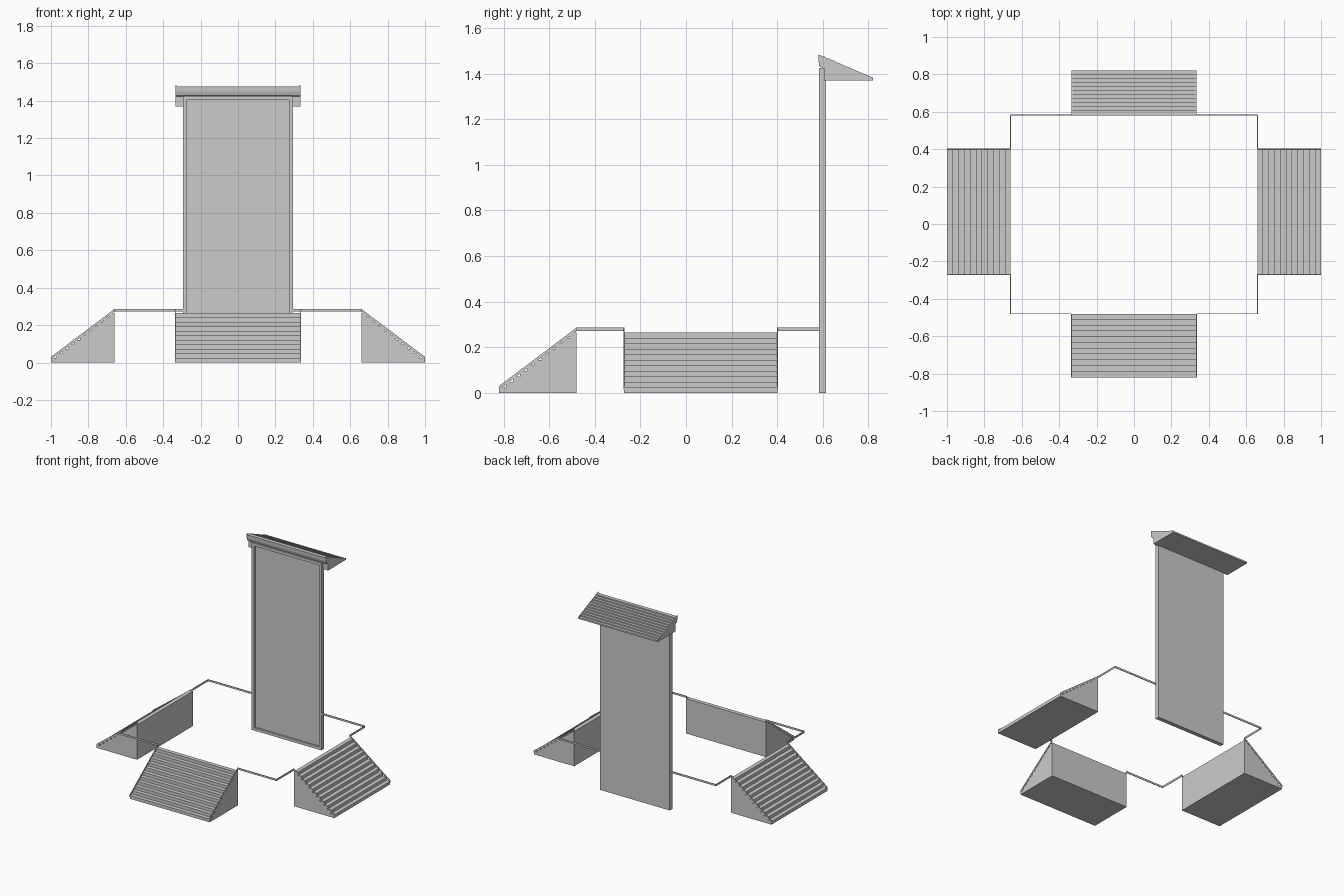
import bpy, bmesh
from math import pi

if "Cube" in bpy.data.objects:
    bpy.data.objects.remove(bpy.data.objects["Cube"])


def prism(name, profile, x0, x1, loc=(0, 0, 0), rot=0):
    """Extrude a (y, z) profile along x from x0 to x1."""
    bm = bmesh.new()
    face = bm.faces.new([bm.verts.new((x0, y, z)) for y, z in profile])
    ext = bmesh.ops.extrude_face_region(bm, geom=[face])
    verts = [v for v in ext["geom"] if isinstance(v, bmesh.types.BMVert)]
    bmesh.ops.translate(bm, verts=verts, vec=(x1 - x0, 0, 0))
    bmesh.ops.recalc_face_normals(bm, faces=bm.faces)
    me = bpy.data.meshes.new(name)
    bm.to_mesh(me)
    bm.free()
    ob = bpy.data.objects.new(name, me)
    bpy.context.collection.objects.link(ob)
    ob.location = loc
    ob.rotation_euler.z = rot
    return ob


def box(name, x0, x1, y0, y1, z0, z1):
    return prism(name, [(y0, z0), (y1, z0), (y1, z1), (y0, z1)], x0, x1)


def steps(depth, height, n, base=0.0):
    """Stepped edge climbing from the foot (y = 0) to the back (y = depth)."""
    pts = []
    for i in range(n):
        pts.append((depth * i / n, base + height * (i + 1) / n))
        pts.append((depth * (i + 1) / n, base + height * (i + 1) / n))
    return pts


HALF, RUN, RISE, N = 0.336, 0.34, 0.265, 11
T = 0.002           # half thickness of the thin trim
TOP, LOW = 0.286, 0.272

# three solid staircases with sloping trim on each side
stair = [(0, 0)] + steps(RUN, RISE, N) + [(RUN, 0)]
stringer = [(0, 0.014), (RUN, LOW), (RUN, TOP), (0, 0.03)]
for side, loc, rot in (("front", (0, -0.82, 0), 0),
                       ("right", (1, 0.065, 0), pi / 2),
                       ("left", (-1, 0.065, 0), -pi / 2)):
    prism(side + "_stairs", stair, -HALF, HALF, loc, rot)
    for s, tag in ((-1, "a"), (1, "b")):
        prism(f"{side}_stair_trim_{tag}", stringer, s * HALF - T, s * HALF + T, loc, rot)

# level trim joining the staircases and the back panel
X, YF, YB = 0.66, -0.48, 0.583
for s, tag in ((-1, "left"), (1, "right")):
    a, b = sorted((s * HALF, s * X))
    box(f"front_trim_{tag}", a, b, YF - T, YF + T, LOW, TOP)
    a, b = sorted((s * 0.29, s * X))
    box(f"back_trim_{tag}", a, b, YB - T, YB + T, LOW, TOP)
    box(f"side_trim_front_{tag}", s * X - T, s * X + T, YF, 0.065 - HALF, LOW, TOP)
    box(f"side_trim_back_{tag}", s * X - T, s * X + T, 0.065 + HALF, YB, LOW, TOP)

# tall back panel with a raised frame
W, B, H = 0.293, 0.021, 1.424
box("back_panel", -W, W, 0.597, 0.614, 0, H)
for s, tag in ((-1, "left"), (1, "right")):
    a, b = sorted((s * W, s * (W - B)))
    box(f"panel_frame_{tag}", a, b, 0.583, 0.597, 0, H)
box("panel_frame_top", -W + B, W - B, 0.583, 0.597, H - B, H)
box("panel_frame_bottom", -W + B, W - B, 0.583, 0.597, 0, B)

# stepped roof behind the panel top, with a moulded front edge
RW, RD = 0.332, 0.24
roof = ([(0, 0)] + steps(RD - 0.008, 0.103, N, 0.002)
        + [(RD, 0.105), (RD - 0.002, 0.078), (RD - 0.008, 0.06),
           (RD - 0.018, 0.052), (RD - 0.026, 0.052), (RD - 0.026, 0)])
prism("roof", roof, -RW, RW, (0, 0.82, 1.37), pi)
cheek = [(0, 0), (0, 0.012), (RD, 0.114), (RD, 0.098), (RD - 0.004, 0.064), (RD - 0.026, 0.052), (RD - 0.026, 0)]
for s, tag in ((-1, "a"), (1, "b")):
    prism(f"roof_trim_{tag}", cheek, s * RW - T, s * RW + T, (0, 0.82, 1.37), pi)
